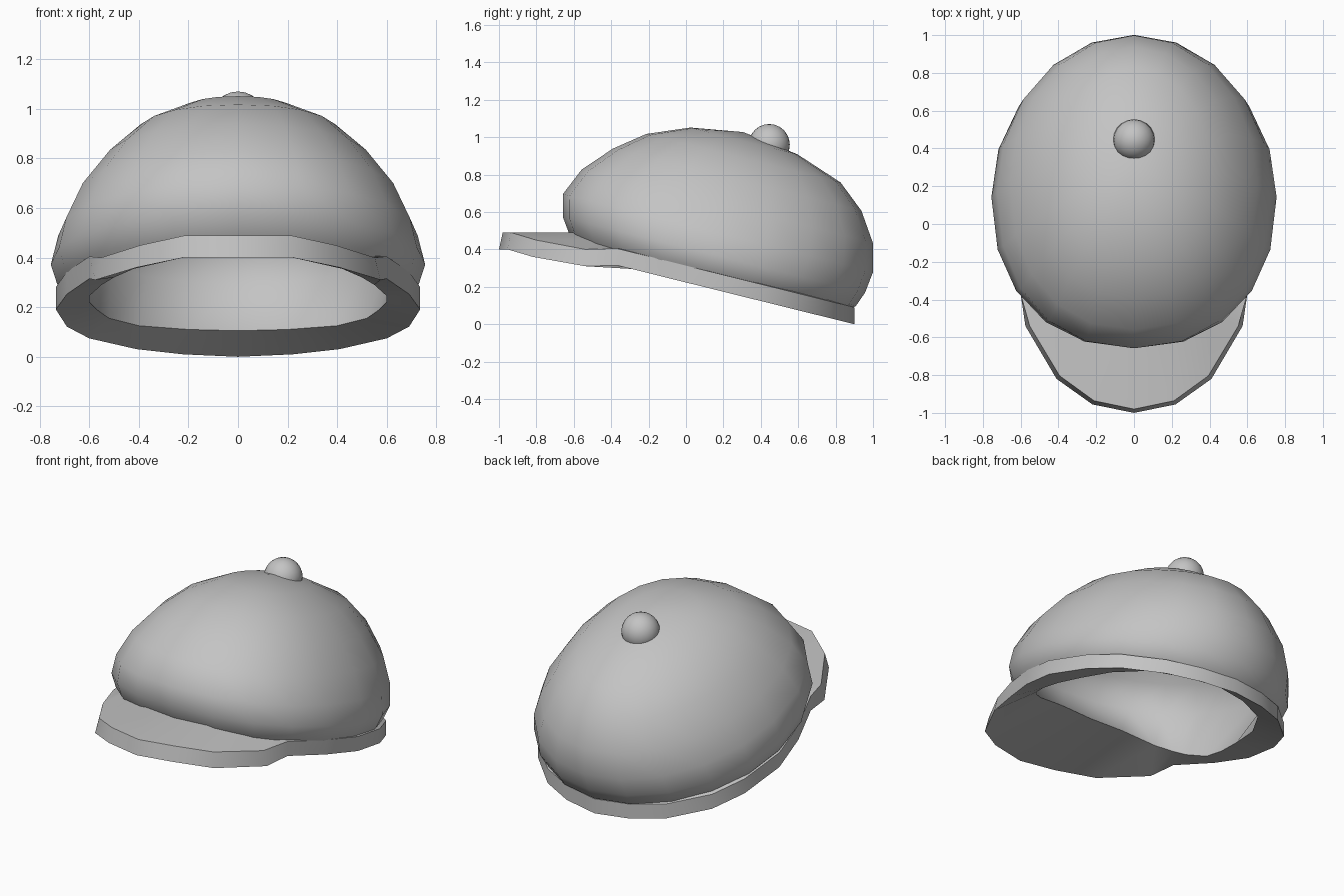
import bpy, bmesh, math
from mathutils import Vector

cube = bpy.data.objects.get("Cube")
if cube:
    bpy.data.objects.remove(cube, do_unlink=True)

GREY = (0.55, 0.55, 0.55, 1)
mat = bpy.data.materials.new("plain grey")
mat.use_nodes = True
mat.diffuse_color = GREY
mat.node_tree.nodes["Principled BSDF"].inputs["Base Color"].default_value = GREY


def loft(name, rings, tip=None, angle=40, inward=False):
    """Skin a list of equal rings, optionally ending in a tip."""
    bm = bmesh.new()
    loops = [[bm.verts.new(p) for p in ring] for ring in rings]
    n = len(loops[0])
    for low, high in zip(loops, loops[1:]):
        for i in range(n):
            j = (i + 1) % n
            bm.faces.new((low[i], low[j], high[j], high[i]))
    if tip:
        top = bm.verts.new(tip)
        for i in range(n):
            bm.faces.new((loops[-1][i], loops[-1][(i + 1) % n], top))
    bmesh.ops.recalc_face_normals(bm, faces=bm.faces)
    if inward:
        bmesh.ops.reverse_faces(bm, faces=bm.faces)
    mesh = bpy.data.meshes.new(name)
    bm.to_mesh(mesh)
    bm.free()
    obj = bpy.data.objects.new(name, mesh)
    bpy.context.collection.objects.link(obj)
    finish(obj, angle)


def finish(obj, angle):
    obj.data.materials.append(mat)
    bpy.ops.object.select_all(action="DESELECT")
    obj.select_set(True)
    bpy.context.view_layer.objects.active = obj
    bpy.ops.object.shade_smooth_by_angle(angle=math.radians(angle))


def mirrored(half):
    """Full ring from the +x half, listed from back centre to front centre."""
    return half + [(-x, y, z) for x, y, z in half[-2:0:-1]]


# Crown: oval rings stacked on a plane that tilts down towards the back
TILT = math.atan(0.25)


def tilted(x, along, height):
    c, s = math.cos(TILT), math.sin(TILT)
    return Vector((x, 0.123 + c * along + s * height, 0.2945 - s * along + c * height))


def oval(height, half_width, front, back, sides=20):
    ring = []
    for i in range(sides):
        t = 2 * math.pi * i / sides
        s, c = math.sin(t), math.cos(t)
        if c < 0:  # the front half is a little squarer
            s, c = math.copysign(abs(s) ** 0.9, s), -abs(c) ** 0.9
        ring.append(tilted(half_width * s, c * (back if c > 0 else front), height))
    return ring


profile = [  # height, half width, front reach, back reach
    (-0.05, 0.69, 0.71, 0.76), (0, 0.73, 0.77, 0.81), (0.08, 0.755, 0.825, 0.84),
    (0.2, 0.725, 0.855, 0.855), (0.35, 0.655, 0.79, 0.815), (0.5, 0.54, 0.655, 0.715),
    (0.62, 0.41, 0.5, 0.57), (0.71, 0.23, 0.28, 0.31),
]
loft("crown", [oval(*row) for row in profile], tip=tilted(0, 0, 0.755), angle=60)

# Band and bill: one slab round the opening, stretched forward into the bill
band = [(0, 0.9), (0.22, 0.86), (0.41, 0.775), (0.6, 0.6), (0.69, 0.41),
        (0.735, 0.13), (0.69, -0.12), (0.6, -0.37)]
bill = [(0.575, -0.54, 0.31), (0.41, -0.82, 0.36), (0.22, -0.955, 0.4), (0, -1, 0.4)]
outer = [(x, y, 0.223 - 0.248 * y) for x, y in band] + bill
opening = [(0, 0.75, 0.105), (0.2, 0.71, 0.11), (0.4, 0.61, 0.125), (0.52, 0.42, 0.155),
           (0.57, 0.22, 0.19), (0.6, 0.05, 0.22), (0.6, -0.08, 0.245), (0.55, -0.2, 0.29),
           (0.5, -0.26, 0.32), (0.42, -0.32, 0.355), (0.22, -0.37, 0.4), (0, -0.38, 0.4)]


def raised(half):
    return [(x * (0.96 if y < -0.4 else 1), y * (0.98 if y < -0.6 else 1), z + 0.09)
            for x, y, z in half]


# The slab's upper inner edge hides between crown and lining
tucked = [tuple(Vector(a).lerp(Vector(b), 0.6 if b[1] > -0.4 else 0.33))
          for a, b in zip(opening, outer)]
slab = [opening, outer, raised(outer), raised(tucked)]
loft("band_and_bill", [mirrored(half) for half in slab], angle=30)

# Lining: rises from the opening and follows the inside of the crown
inner = [oval(h, w - 0.045, f - 0.045, b - 0.045, sides=22) for h, w, f, b in profile[3:]]
loft("lining", [mirrored(opening)] + inner, tip=tilted(0, 0, 0.715), angle=90, inward=True)

# Button near the back of the crown
bpy.ops.mesh.primitive_uv_sphere_add(segments=20, ring_count=12, radius=0.11,
                                     location=(0, 0.445, 0.96))
button = bpy.context.object
button.name = "button"
finish(button, 60)
